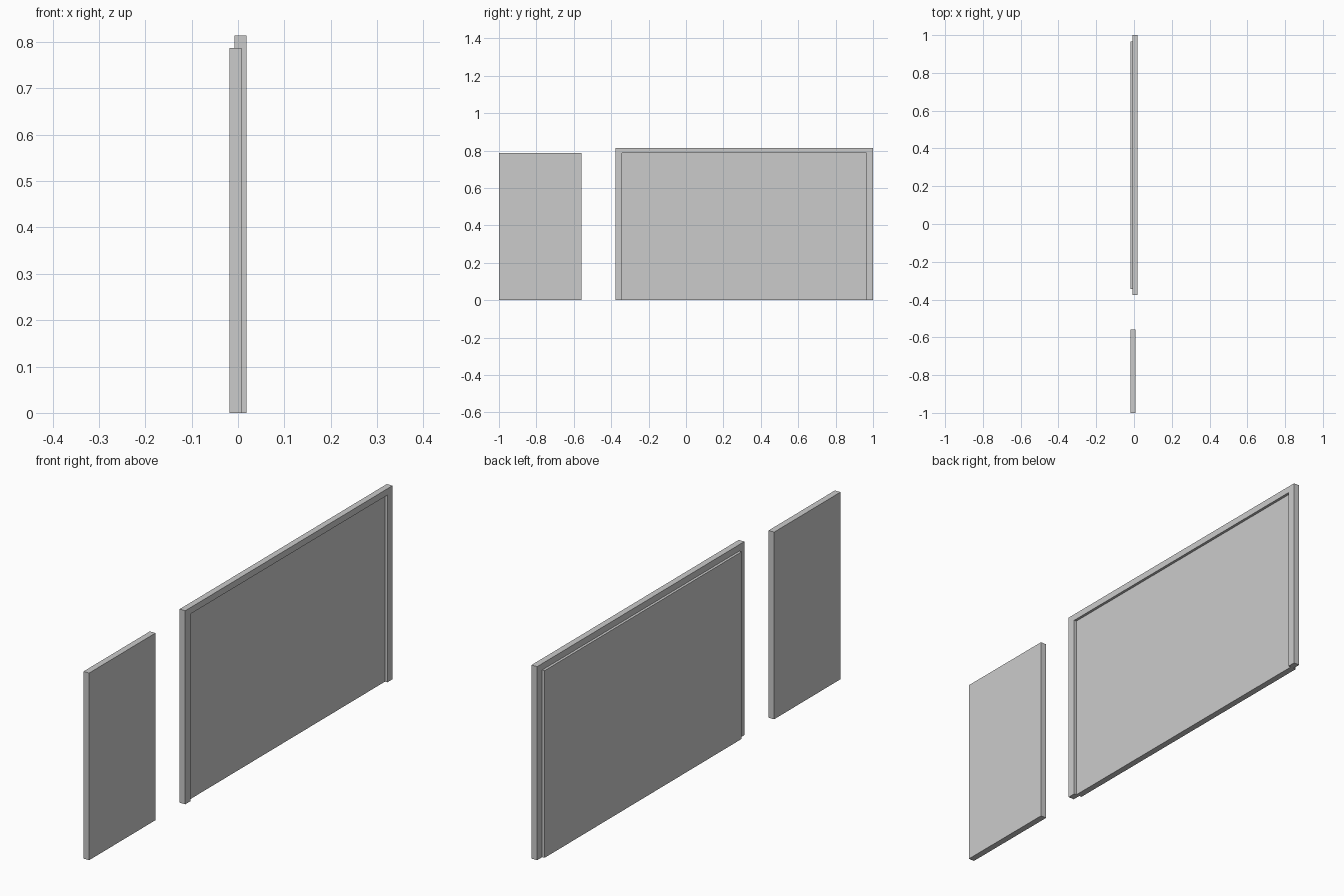
import bpy
import bmesh

if "Cube" in bpy.data.objects:
    bpy.data.objects.remove(bpy.data.objects["Cube"])


def extrude_profile(name, profile, x0, x1):
    """Solid made from a (y, z) outline, extruded along x."""
    bm = bmesh.new()
    face = bm.faces.new([bm.verts.new((x0, y, z)) for y, z in profile])
    moved = bmesh.ops.extrude_face_region(bm, geom=[face], use_keep_orig=True)
    verts = [v for v in moved["geom"] if isinstance(v, bmesh.types.BMVert)]
    bmesh.ops.translate(bm, verts=verts, vec=(x1 - x0, 0, 0))
    bmesh.ops.recalc_face_normals(bm, faces=bm.faces)
    mesh = bpy.data.meshes.new(name)
    bm.to_mesh(mesh)
    bm.free()
    obj = bpy.data.objects.new(name, mesh)
    bpy.context.collection.objects.link(obj)
    return obj


def rectangle(y0, y1, height):
    return [(y0, 0), (y1, 0), (y1, height), (y0, height)]


INNER, OUTER = 0.0075, 0.0185    # half-depth offsets of the stepped layers
PANEL_TOP, FRAME_TOP = 0.787, 0.814
FRAME_Y0, FRAME_Y1, JAMB = -0.377, 1.0, 0.034
Y0, Y1 = FRAME_Y0 + JAMB, FRAME_Y1 - JAMB

# Frame: two jambs and a lintel as one upside-down U
extrude_profile("door_frame", [
    (FRAME_Y0, 0), (Y0, 0), (Y0, PANEL_TOP), (Y1, PANEL_TOP),
    (Y1, 0), (FRAME_Y1, 0), (FRAME_Y1, FRAME_TOP), (FRAME_Y0, FRAME_TOP),
], -INNER, OUTER)

# Large panel, set back within the frame
extrude_profile("framed_panel", rectangle(Y0, Y1, PANEL_TOP), -OUTER, INNER)

# Separate narrow panel
extrude_profile("side_panel", rectangle(-1.0, -0.559, PANEL_TOP), -OUTER, INNER)
